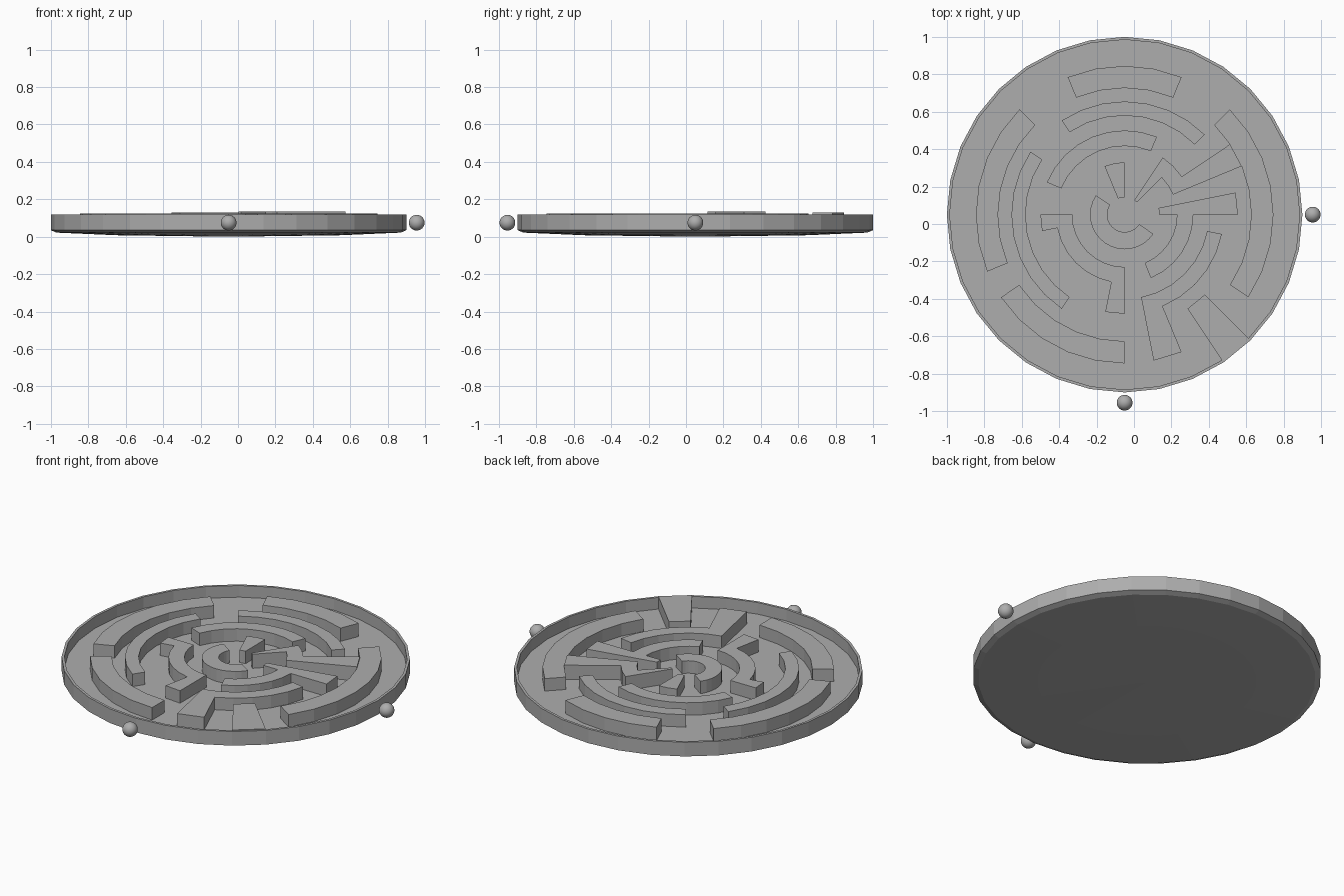
import bpy
import bmesh
from math import cos, sin, pi, radians
from mathutils import Vector, Matrix

cube = bpy.data.objects.get("Cube")
if cube:
    bpy.data.objects.remove(cube)

SIDES = 32
CENTRE = Vector((-0.05, 0.05, 0))
FLOOR = 0.05
# ring radii shared by all maze walls
RINGS = [0.093, 0.185, 0.28, 0.367, 0.45, 0.53, 0.605, 0.677, 0.795, 0.94]

grey = bpy.data.materials.new("plain_grey")
grey.use_nodes = True
colour = (0.42, 0.42, 0.42, 1)
grey.diffuse_color = colour
grey.node_tree.nodes["Principled BSDF"].inputs["Base Color"].default_value = colour


def finish(bm, name, location=CENTRE):
    bmesh.ops.remove_doubles(bm, verts=bm.verts, dist=0.0005)
    bmesh.ops.recalc_face_normals(bm, faces=bm.faces)
    mesh = bpy.data.meshes.new(name)
    bm.to_mesh(mesh)
    bm.free()
    mesh.materials.append(grey)
    obj = bpy.data.objects.new(name, mesh)
    obj.location = location
    bpy.context.collection.objects.link(obj)
    return obj


def polar(ring, step, z):
    a = 2 * pi * step / SIDES
    return (RINGS[ring] * cos(a), RINGS[ring] * sin(a), z)


def wall(name, top, *sectors):
    """Raise sectors (inner ring, outer ring, first step, last step) as one wall."""
    bm = bmesh.new()
    base = FLOOR - 0.005
    for inner, outer, first, last in sectors:
        for r in range(inner, outer):
            for s in range(first, last):
                corners = [(r, s), (r + 1, s), (r + 1, s + 1), (r, s + 1)]
                bm.faces.new([bm.verts.new(polar(i, j, base)) for i, j in corners])
    bmesh.ops.remove_doubles(bm, verts=bm.verts, dist=0.0005)
    raised = bmesh.ops.extrude_face_region(bm, geom=bm.faces[:])["geom"]
    verts = [v for v in raised if isinstance(v, bmesh.types.BMVert)]
    bmesh.ops.translate(bm, verts=verts, vec=(0, 0, top - base))
    return finish(bm, name)


# Shallow round tray with a thin rim and slightly domed underside
bm = bmesh.new()
profile = [(0, 0), (0.6, 0.008), (0.92, 0.022), (0.95, 0.035),
           (0.95, 0.12), (0.935, 0.12), (0.935, FLOOR), (0, FLOOR)]
points = [bm.verts.new((r, 0, z)) for r, z in profile]
edges = [bm.edges.new(pair) for pair in zip(points, points[1:])]
bmesh.ops.spin(bm, geom=points + edges, cent=(0, 0, 0), axis=(0, 0, 1),
               angle=2 * pi, steps=SIDES)
finish(bm, "tray")

# Outer walls
wall("back_outer_wall", 0.13, (7, 8, 6, 10))
wall("left_outer_wall", 0.125, (7, 8, -3, 4))
wall("right_outer_wall", 0.125, (7, 8, 12, 18))
wall("front_outer_wall", 0.125, (7, 8, 19, 24))
wall("rim_block", 0.125, (6, 9, 27, 28))

# Middle walls
wall("back_middle_wall", 0.125, (5, 6, 4, 11))
wall("right_middle_wall", 0.125, (5, 6, 13, 21))
wall("front_hook_wall", 0.125, (4, 5, 25, 31), (5, 8, 25, 26))
wall("back_inner_wall", 0.125, (3, 4, 6, 14))

# Inner walls with radial spurs
wall("right_inner_wall", 0.125, (2, 3, 16, 24), (3, 4, 16, 17), (3, 5, 23, 24))
wall("left_inner_wall", 0.125, (2, 3, -6, 1), (1, 2, 0, 1), (3, 6, 0, 1))
wall("long_spoke_wall", 0.135, (2, 3, 2, 5), (3, 7, 2, 3), (0, 2, 4, 5))
wall("short_spoke_wall", 0.125, (0, 2, 8, 10))
wall("centre_wall", 0.125, (0, 1, 13, 29))

# Control balls at the left and front of the rim
for name, direction in (("left_ball", (1, 0)), ("front_ball", (0, -1))):
    bm = bmesh.new()
    bmesh.ops.create_uvsphere(bm, u_segments=32, v_segments=16, radius=0.042)
    for face in bm.faces:
        face.smooth = True
    spot = CENTRE + Vector((direction[0], direction[1], 0)) * 1.005
    finish(bm, name, spot + Vector((0, 0, 0.075)))
